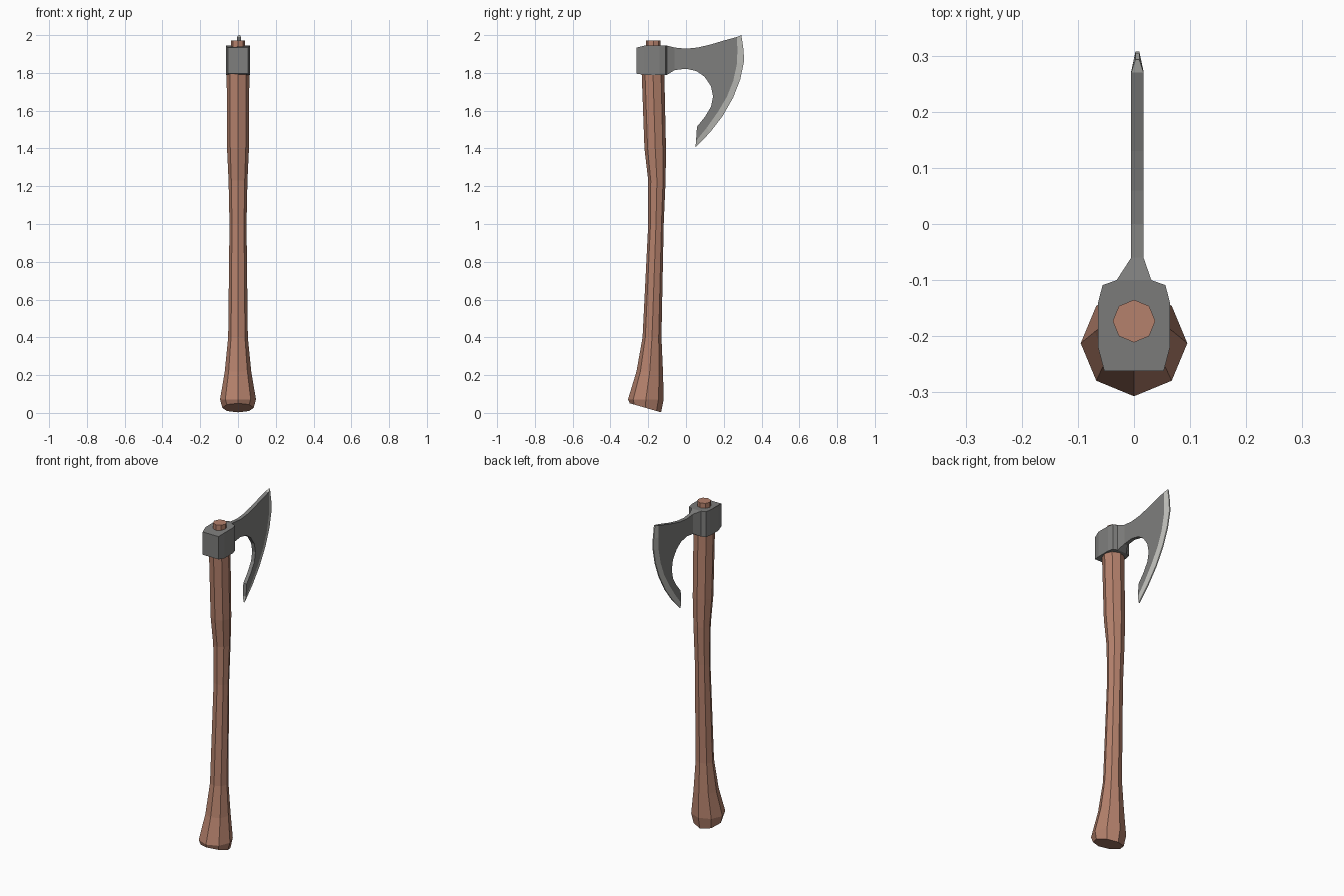
import bpy, bmesh, math

cube = bpy.data.objects.get("Cube")
if cube:
    bpy.data.objects.remove(cube, do_unlink=True)


def material(name, rgb):
    m = bpy.data.materials.new(name)
    m.use_nodes = True
    m.diffuse_color = (*rgb, 1)
    m.node_tree.nodes["Principled BSDF"].inputs["Base Color"].default_value = (*rgb, 1)
    return m


wood = material("warm wood", (0.46, 0.22, 0.15))
steel = material("grey steel", (0.21, 0.21, 0.205))
bright = material("sharpened steel", (0.55, 0.55, 0.52))


def finish(name, bm, mats):
    bmesh.ops.recalc_face_normals(bm, faces=bm.faces)
    mesh = bpy.data.meshes.new(name)
    bm.to_mesh(mesh)
    bm.free()
    for m in mats:
        mesh.materials.append(m)
    obj = bpy.data.objects.new(name, mesh)
    bpy.context.collection.objects.link(obj)
    return obj


def loft(name, rings, mat):
    """Skin closed rings of equal length and cap both ends."""
    bm = bmesh.new()
    loops = [[bm.verts.new(p) for p in r] for r in rings]
    n = len(loops[0])
    for a, b in zip(loops, loops[1:]):
        for i in range(n):
            j = (i + 1) % n
            bm.faces.new((a[i], a[j], b[j], b[i]))
    bm.faces.new(loops[0])
    bm.faces.new(loops[-1])
    return finish(name, bm, [mat])


def octagon(y0, y1, rx, z, tilt=0):
    """Eight-sided ring spanning y0..y1, with its back dropped by tilt."""
    cy, ry = (y0 + y1) / 2, (y1 - y0) / 2
    ring = []
    for i in range(8):
        a = i * math.pi / 4
        ring.append((rx * math.cos(a), cy + ry * math.sin(a), z - tilt * math.sin(a)))
    return ring


# Handle: swelling, gently curved octagonal shaft with a slanted butt
loft("handle", [octagon(*r) for r in (
    (-0.298, -0.132, 0.083, 0.027, 0.024),
    (-0.307, -0.118, 0.095, 0.072),
    (-0.262, -0.122, 0.07, 0.22),
    (-0.23, -0.13, 0.052, 0.40),
    (-0.20, -0.118, 0.045, 1.0),
    (-0.20, -0.108, 0.05, 1.23),
    (-0.22, -0.106, 0.058, 1.4),
    (-0.235, -0.115, 0.06, 1.81))], wood)

# Handle end poking through the head
loft("handle_plug", [octagon(-0.211, -0.135, 0.038, z) for z in (1.9, 1.972)], wood)

# Head socket: prism whose front edge is slightly lowered
half = [(0.053, -0.262), (0.064, -0.22), (0.064, -0.14), (0.056, -0.109), (0.031, -0.10)]
outline = half + [(-x, y) for x, y in reversed(half)]
rings = []
for base, drop in ((1.79, -0.006), (1.944, 0.01)):
    rings.append([(x, y, base - (drop if y < -0.25 else 0)) for x, y in outline])
loft("head_socket", rings, steel)

# Neck: flares from the blade thickness into the socket
XC = 0.006


def slab(y, x0, x1, low, high):
    return [(x0, y, low), (x1, y, low), (x1, y, high), (x0, y, high)]


loft("neck", [slab(-0.11, -0.031, 0.031, 1.79, 1.944),
              slab(-0.10, -0.031, 0.031, 1.79, 1.944),
              slab(-0.06, XC - 0.011, XC + 0.011, 1.815, 1.934)], steel)

# Blade: bearded plate with a tapered cutting edge
top = [(-0.06, 1.934), (0.0, 1.928), (0.06, 1.934), (0.13, 1.95), (0.2, 1.971)]
bevel = [(0.27, 1.99), (0.272, 1.92), (0.27, 1.85), (0.25, 1.757), (0.217, 1.675),
         (0.17, 1.595), (0.11, 1.51), (0.053, 1.44)]
beard = [(0.058, 1.515), (0.1, 1.567), (0.132, 1.62), (0.143, 1.675), (0.132, 1.73),
         (0.098, 1.78), (0.055, 1.81), (0.0, 1.822), (-0.06, 1.815)]
edge = [(0.293, 2.0), (0.305, 1.92), (0.307, 1.86), (0.287, 1.765), (0.25, 1.67),
        (0.193, 1.57), (0.127, 1.485), (0.05, 1.405)]

bm = bmesh.new()
body = top + bevel + beard
first, count = len(top), len(bevel)
sides, tips = [], []
for s in (-1, 1):
    side = [bm.verts.new((XC + s * 0.011, y, z)) for y, z in body]
    tip = [bm.verts.new((XC + s * 0.0035, y, z)) for y, z in edge]
    bm.faces.new(side)
    for i in range(count - 1):
        a = first + i
        bm.faces.new((side[a], side[a + 1], tip[i + 1], tip[i])).material_index = 1
    sides.append(side)
    tips.append(tip)
L, R = sides
for i in range(len(body)):
    j = (i + 1) % len(body)
    if not first <= i < first + count - 1:
        bm.faces.new((L[i], L[j], R[j], R[i]))
for i in range(count - 1):
    bm.faces.new((tips[0][i], tips[0][i + 1], tips[1][i + 1], tips[1][i])).material_index = 1
for i in (0, count - 1):
    a = first + i
    bm.faces.new((L[a], R[a], tips[1][i], tips[0][i])).material_index = 1
finish("blade", bm, [steel, bright])
